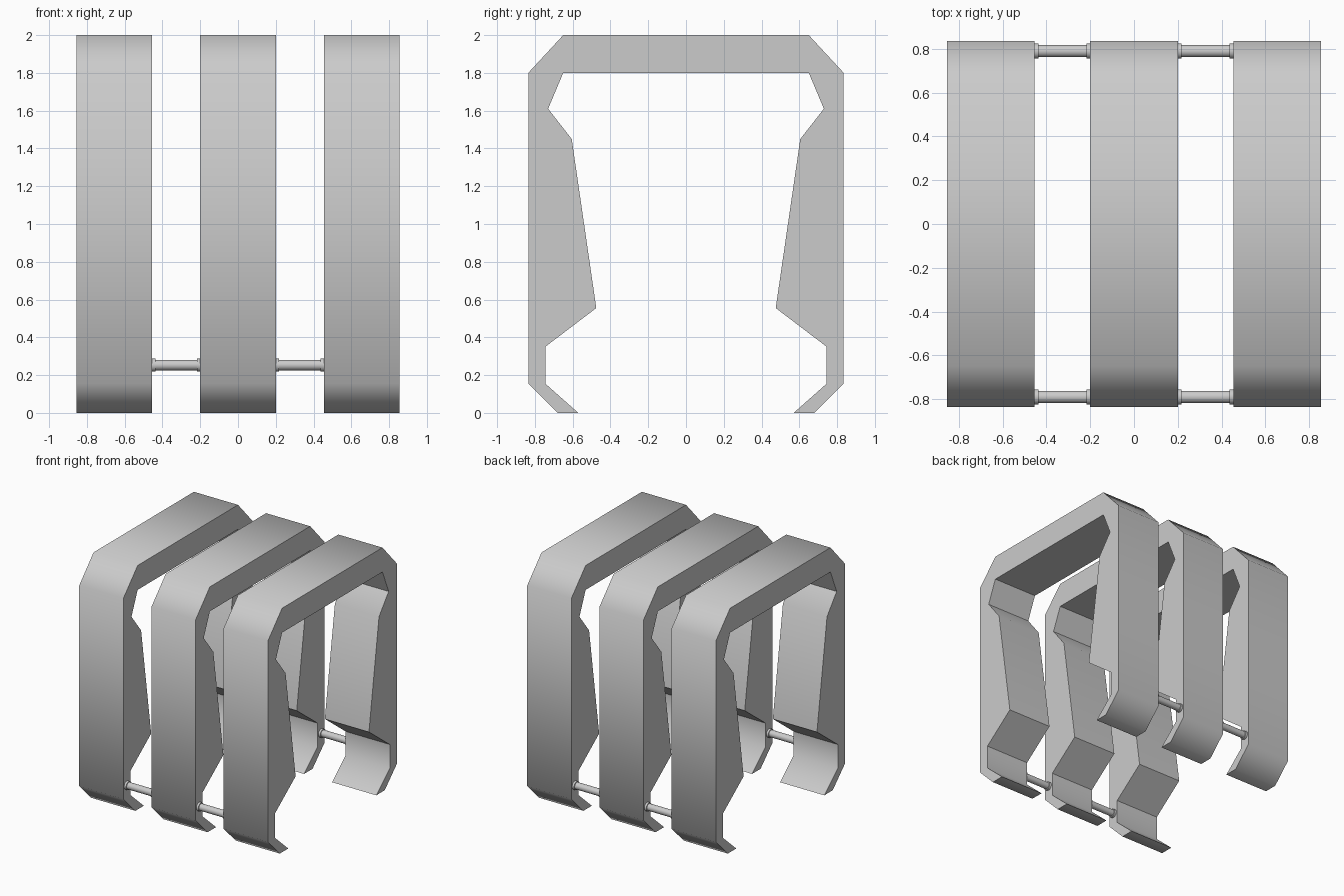
import bpy, bmesh
from math import radians, pi
from mathutils import Matrix

if "Cube" in bpy.data.objects:
    bpy.data.objects.remove(bpy.data.objects["Cube"])

# Half of the arch outline in (y, z): outer side down, then inner side up
HALF = [(0.65, 2.0), (0.835, 1.8), (0.835, 0.155), (0.68, 0.0), (0.57, 0.0),
        (0.745, 0.155), (0.745, 0.35), (0.475, 0.555), (0.605, 1.45),
        (0.73, 1.61), (0.65, 1.8)]
OUTLINE = HALF + [(-y, z) for y, z in reversed(HALF)]


def finish(name, bm, angle):
    bmesh.ops.recalc_face_normals(bm, faces=bm.faces)
    mesh = bpy.data.meshes.new(name)
    bm.to_mesh(mesh)
    bm.free()
    obj = bpy.data.objects.new(name, mesh)
    bpy.context.collection.objects.link(obj)
    bpy.ops.object.select_all(action='DESELECT')
    obj.select_set(True)
    bpy.context.view_layer.objects.active = obj
    bpy.ops.object.shade_smooth_by_angle(angle=radians(angle))
    return obj


def arch(name, x0, x1):
    bm = bmesh.new()
    face = bm.faces.new([bm.verts.new((x0, y, z)) for y, z in OUTLINE])
    ext = bmesh.ops.extrude_face_region(bm, geom=[face], use_keep_orig=True)
    moved = [v for v in ext["geom"] if isinstance(v, bmesh.types.BMVert)]
    bmesh.ops.translate(bm, verts=moved, vec=(x1 - x0, 0, 0))
    finish(name, bm, 50)


def rod(name, x0, x1, y, z=0.253):
    # Thin bar with a wider collar at each end
    bm = bmesh.new()
    for a, b, r in ((x0, x1, 0.028), (x0, x0 + 0.02, 0.035), (x1 - 0.02, x1, 0.035)):
        m = Matrix.Translation(((a + b) / 2, y, z)) @ Matrix.Rotation(pi / 2, 4, 'Y')
        bmesh.ops.create_cone(bm, cap_ends=True, segments=24, radius1=r,
                              radius2=r, depth=b - a, matrix=m)
    finish(name, bm, 40)


# Three identical arches
arch("left_arch", -0.855, -0.455)
arch("middle_arch", -0.2, 0.2)
arch("right_arch", 0.455, 0.855)

# Connecting rods near the feet
for side, y in (("front", -0.79), ("back", 0.79)):
    rod(side + "_left_rod", -0.457, -0.198, y)
    rod(side + "_right_rod", 0.198, 0.457, y)
